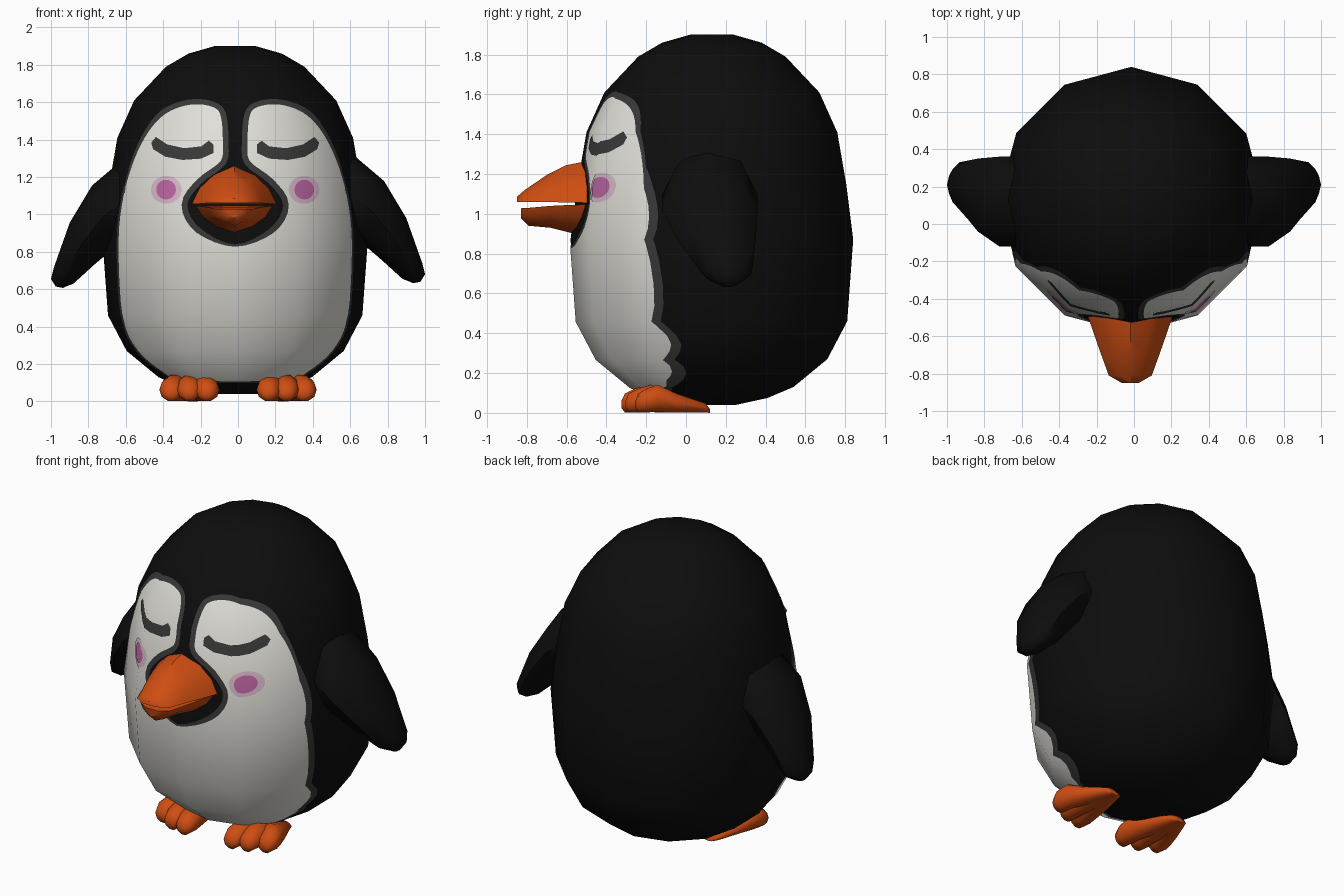
import bpy, bmesh, math
from mathutils import Vector

old = bpy.data.objects.get("Cube")
if old:
    bpy.data.objects.remove(old, do_unlink=True)

CX, CY, CZ = -0.015, 0.13, 0.9   # body centre


def material(name, rgb):
    m = bpy.data.materials.new(name)
    m.use_nodes = True
    m.diffuse_color = (*rgb, 1)
    bsdf = next(n for n in m.node_tree.nodes if n.type == 'BSDF_PRINCIPLED')
    bsdf.inputs["Base Color"].default_value = (*rgb, 1)
    bsdf.inputs["Roughness"].default_value = 0.8
    return m


BLACK = material("black", (0.004, 0.004, 0.004))
GREY = material("dark_grey", (0.04, 0.04, 0.04))
WHITE = material("warm_white", (0.75, 0.74, 0.69))
ORANGE = material("orange", (0.62, 0.075, 0.006))
PINK = material("pink", (0.5, 0.13, 0.36))
PALE = material("pale_pink", (0.66, 0.48, 0.57))


def add_object(name, bm, mat, angle=60):
    me = bpy.data.meshes.new(name)
    bm.to_mesh(me)
    bm.free()
    me.materials.append(mat)
    ob = bpy.data.objects.new(name, me)
    bpy.context.collection.objects.link(ob)
    bpy.ops.object.select_all(action='DESELECT')
    ob.select_set(True)
    bpy.context.view_layer.objects.active = ob
    bpy.ops.object.shade_smooth_by_angle(angle=math.radians(angle))
    return ob


def loft(bm, rings):
    """Skin a list of equally long point rings and cap both ends."""
    vs = [[bm.verts.new(p) for p in ring] for ring in rings]
    n = len(vs[0])
    for a, b in zip(vs, vs[1:]):
        for i in range(n):
            j = (i + 1) % n
            bm.faces.new((a[i], a[j], b[j], b[i]))
    bm.faces.new(vs[0])
    bm.faces.new(vs[-1])
    bmesh.ops.recalc_face_normals(bm, faces=bm.faces)


def ellipse(centre, u, v, n):
    c, u, v = Vector(centre), Vector(u), Vector(v)
    return [c + u * math.cos(math.tau * k / n) + v * math.sin(math.tau * k / n)
            for k in range(n)]


# Egg-shaped body: (radius, height)
profile = [(.12, .04), (.28, .075), (.41, .13), (.58, .27), (.68, .46), (.71, .87),
           (.675, 1.15), (.63, 1.41), (.54, 1.61), (.37, 1.79), (.25, 1.86), (.11, 1.9)]
bm = bmesh.new()
loft(bm, [ellipse((CX, CY, z), (r, 0, 0), (0, r, 0), 12) for r, z in profile])
body = add_object("body", bm, BLACK)


def face_patch(name, outline, mat, layer):
    """Thin painted plate: the body's front skin cut by an outline in x, z."""
    bm = bmesh.new()
    loft(bm, [[(x, y, z) for x, z in outline] for y in (-1, 0.1)])
    cutter = add_object("cutter", bm, mat)
    cutter.hide_render = True
    mod = body.modifiers.new("cut", 'BOOLEAN')
    mod.operation, mod.solver, mod.object = 'INTERSECT', 'EXACT', cutter
    deps = bpy.context.evaluated_depsgraph_get()
    cut = bpy.data.meshes.new_from_object(body.evaluated_get(deps))
    body.modifiers.remove(mod)
    bpy.data.objects.remove(cutter, do_unlink=True)
    bm = bmesh.new()
    bm.from_mesh(cut)
    bpy.data.meshes.remove(cut)
    # keep only the skin, drop the cutter walls
    bm.normal_update()
    bmesh.ops.delete(bm, geom=[f for f in bm.faces if f.normal.y > -0.1], context='FACES')
    centre = Vector((CX, CY, CZ))
    for f in bm.faces:
        f.material_index = 0
    for v in bm.verts:
        v.co = centre + (v.co - centre) * (1 + 0.003 * layer)
    ob = add_object(name, bm, mat, 180)
    # rounded shading across the plate
    normals = []
    for v in ob.data.vertices:
        d = v.co - centre
        normals.append(Vector((d.x, d.y, d.z * 0.5)).normalized())
    ob.data.normals_split_custom_set_from_vertices(normals)
    return ob


def smooth_loop(pts, steps=4):
    """Closed Catmull-Rom curve through the points."""
    pts = [Vector(p) for p in pts]
    n, out = len(pts), []
    for i in range(n):
        a, b, c, d = (pts[(i + k) % n] for k in (-1, 0, 1, 2))
        for s in range(steps):
            t = s / steps
            out.append(0.5 * (2 * b + (c - a) * t + (2 * a - 5 * b + 4 * c - d) * t * t
                              + (3 * b - a - 3 * c + d) * t ** 3))
    return out


# Face and belly: half outline (side, height, border width)
half = [(0, .10, .012), (.28, .112, .012), (.39, .15, .012), (.53, .27, .012),
        (.61, .45, .012), (.632, .85, .012), (.605, 1.1, .012), (.55, 1.3, .016),
        (.48, 1.45, .022), (.4, 1.55, .03), (.3, 1.6, .03), (.19, 1.615, .03),
        (.09, 1.59, .03), (.048, 1.53, .03), (.036, 1.4, .03), (.05, 1.27, .03),
        (.18, 1.165, .03), (.255, 1.05, .03), (.185, .925, .03), (0, .84, .012)]
loop = smooth_loop(half + [(-u, z, w) for u, z, w in half[-2:0:-1]])
border, inner = [], []
for i, p in enumerate(loop):
    t = (loop[(i + 1) % len(loop)] - loop[i - 1]).xy.normalized()
    border.append((p.x + CX, p.y))
    inner.append((p.x + CX - t.y * p.z, p.y + t.x * p.z))
face_patch("face_border", border, GREY, 1)
face_patch("face_and_belly", inner, WHITE, 2)

# Closed eyes and blushing cheeks
eye = [(.445, 1.38), (.42, 1.41), (.36, 1.37), (.27, 1.35), (.18, 1.36), (.14, 1.39),
       (.115, 1.37), (.115, 1.325), (.18, 1.295), (.28, 1.288), (.37, 1.305), (.435, 1.345)]
for side, s in (("left", 1), ("right", -1)):
    face_patch(side + "_closed_eye", [(CX + s * u, z) for u, z in eye], GREY, 3)
    for part, w, h, mat, layer in (("cheek_halo", .082, .074, PALE, 3),
                                   ("cheek", .052, .052, PINK, 4)):
        ring = ellipse((CX + s * .365, 1.13, 0), (w, 0, 0), (0, h, 0), 20)
        face_patch(side + "_" + part, [(p.x, p.y) for p in ring], mat, layer)

# Beak: rings of (y, half width, gap edge height, far edge height)
arch = [(-1, 0), (-.82, .4), (-.5, .74), (0, 1), (.5, .74), (.82, .4), (1, 0)]
upper = [(-.47, .235, 1.055, 1.27), (-.6, .19, 1.057, 1.245), (-.7, .155, 1.06, 1.195),
         (-.81, .115, 1.06, 1.12), (-.85, .045, 1.06, 1.085)]
lower = [(-.47, .215, 1.047, .885), (-.58, .185, 1.045, .905), (-.68, .15, 1.04, .93),
         (-.79, .105, 1.03, .94), (-.83, .04, 1.028, .98)]
for name, rings in (("upper_beak", upper), ("lower_beak", lower)):
    bm = bmesh.new()
    loft(bm, [[(CX - .005 + a * w, y, z0 + b * (z1 - z0)) for a, b in arch]
              for y, w, z0, z1 in rings])
    add_object(name, bm, ORANGE, 45)

# Wings: (outer x, z, inner x, z, front y, back y)
wing = [(.55, 1.38, .5, .95, -.02, .3), (.65, 1.29, .58, .9, -.12, .36),
        (.78, 1.18, .66, .85, -.12, .36), (.9, .98, .77, .755, -.04, .35),
        (.985, .74, .88, .655, .08, .33), (1.0, .68, .92, .64, .14, .28),
        (.975, .64, .935, .632, .18, .24)]
for side, s, drop in (("left", 1, 0), ("right", -1, .025)):
    bm = bmesh.new()
    loft(bm, [ellipse((s * (ox + ix) / 2, (y0 + y1) / 2, (oz + iz) / 2 - drop),
                      (0, (y1 - y0) / 2, 0),
                      (s * (ox - ix) / 2, 0, (oz - iz) / 2), 8)
              for ox, oz, ix, iz, y0, y1 in wing])
    add_object(side + "_wing", bm, BLACK)

# Feet: three rounded toes fanning out from one heel
toe_tips = [(.165, -.325), (.26, -.305), (.355, -.255)]
toe_shape = [(0, .03, .02), (.06, .055, .05), (.45, .068, .1), (.7, .07, .145),
             (.85, .066, .125), (.96, .05, .1), (1, .022, .06)]   # along, half width, height
for side, s in (("left", 1), ("right", -1)):
    bm = bmesh.new()
    for tx, ty in toe_tips:
        rings = []
        for t, w, h in toe_shape:
            x, y = .24 + (tx - .24) * min(1, t * 1.25), .12 + (ty - .12) * t
            low = .025 if t == 1 else 0
            rings.append(ellipse((s * x, y, (h + low) / 2), (w, 0, 0),
                                 (0, 0, (h - low) / 2), 10))
        loft(bm, rings)
    add_object(side + "_foot", bm, ORANGE)
